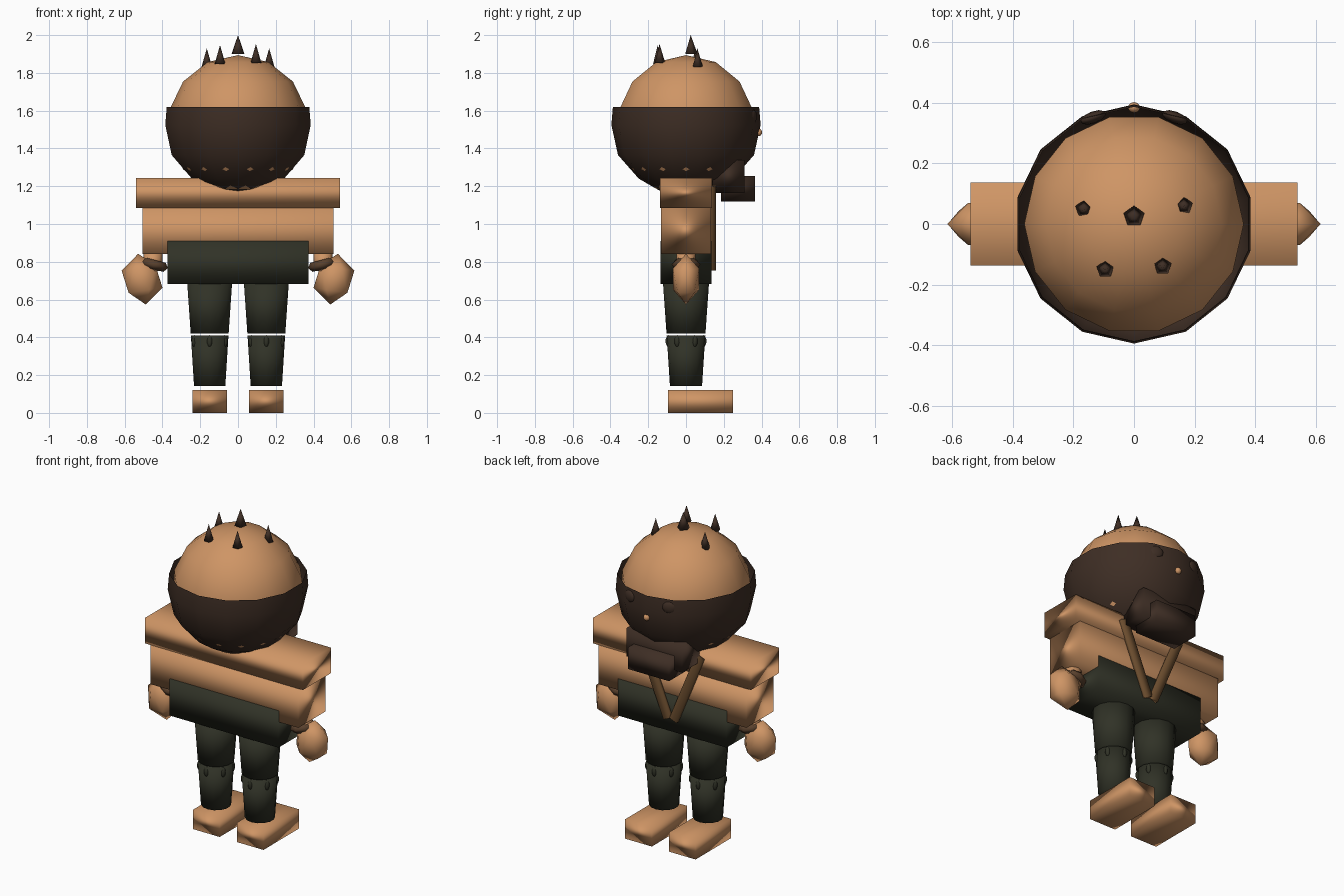
import bpy, math
from mathutils import Vector

if "Cube" in bpy.data.objects:
    bpy.data.objects.remove(bpy.data.objects["Cube"])


def material(name, rgb):
    m = bpy.data.materials.new(name)
    m.diffuse_color = (*rgb, 1)
    m.use_nodes = True
    m.node_tree.nodes["Principled BSDF"].inputs["Base Color"].default_value = m.diffuse_color
    return m


SKIN = material("skin_tan", (0.62, 0.30, 0.13))
HAIR = material("dark_brown", (0.048, 0.027, 0.018))
CLOTH = material("dark_olive", (0.030, 0.032, 0.020))
LEATHER = material("leather_brown", (0.15, 0.075, 0.028))
CUFF = material("cuff_brown", (0.10, 0.052, 0.026))


def finish(name, mat):
    o = bpy.context.object
    o.name = name
    o.data.materials.append(mat)
    o.data.shade_smooth()
    return o


def box(name, lo, hi, mat, rot=(0, 0, 0)):
    mid = [(a + b) / 2 for a, b in zip(lo, hi)]
    bpy.ops.mesh.primitive_cube_add(size=1, location=mid, rotation=rot)
    bpy.context.object.scale = [b - a for a, b in zip(lo, hi)]
    return finish(name, mat)


def cone(name, loc, r1, r2, depth, sides, mat):
    bpy.ops.mesh.primitive_cone_add(vertices=sides, radius1=r1, radius2=r2,
                                    depth=depth, location=loc)
    return finish(name, mat)


def ball(name, loc, scale, mat, rot=(0, 0, 0), seg=10, rings=6):
    bpy.ops.mesh.primitive_uv_sphere_add(segments=seg, ring_count=rings, radius=1,
                                         location=loc, rotation=rot)
    bpy.context.object.scale = scale
    return finish(name, mat)


def lathe(name, profile, sides, mat):
    """Revolve (radius, z) points; the last point is the pole."""
    verts, faces = [], []
    for r, z in profile[:-1]:
        for i in range(sides):
            a = 2 * math.pi * i / sides
            verts.append((r * math.sin(a), r * math.cos(a), z))
    verts.append((0, 0, profile[-1][1]))
    n = len(profile) - 1
    for k in range(n):
        for i in range(sides):
            j = (i + 1) % sides
            a, b = k * sides + i, k * sides + j
            if k < n - 1:
                faces.append((a, b, b + sides, a + sides))
            else:
                faces.append((a, b, n * sides))
    me = bpy.data.meshes.new(name)
    me.from_pydata(verts, [], faces)
    o = bpy.data.objects.new(name, me)
    bpy.context.collection.objects.link(o)
    me.materials.append(mat)
    me.shade_smooth()
    return o


# Head and the open bowl of hair and beard around it
ball("head", (0, 0, 1.522), (0.372, 0.372, 0.372), SKIN,
     rot=(0, 0, math.pi / 2), seg=14, rings=7)
lathe("beard_bowl", [(0.387, 1.62), (0.395, 1.525), (0.36, 1.365), (0.25, 1.24),
                     (0.125, 1.168), (0, 1.153)], 14, HAIR)

# Spikes on the scalp
for x, y, tip in [(0, 0.025, 2.0), (-0.165, 0.05, 1.93), (0.165, 0.06, 1.93),
                  (-0.095, -0.15, 1.947), (0.095, -0.14, 1.953)]:
    r = 0.036 if x == 0 else 0.030
    cone("spike", (x, y, tip - 0.05), r, 0, 0.1, 5, HAIR)

# Face on the rear-facing side: nose, jaw and chin
ball("nose", (0, 0.385, 1.485), (0.02, 0.018, 0.02), SKIN)
box("jaw", (-0.19, 0.14, 1.165), (0.19, 0.31, 1.34), HAIR)
box("chin", (-0.14, 0.185, 1.12), (0.14, 0.365, 1.255), HAIR)

# Torso, shoulders and hips
box("shoulders", (-0.54, -0.137, 1.085), (0.54, 0.137, 1.243), SKIN)
box("torso", (-0.505, -0.132, 0.84), (0.505, 0.132, 1.085), SKIN)
box("hips", (-0.372, -0.136, 0.683), (0.372, 0.135, 0.91), CLOTH)

for s in (-1, 1):
    # Eye
    ball("eye", (s * 0.135, 0.352, 1.57), (0.044, 0.020, 0.038), HAIR,
         rot=(0, 0, -s * 0.36))
    # Strap, leaning from shoulder to waist
    top, low = Vector((s * 0.20, 0.14, 1.20)), Vector((s * 0.02, 0.14, 0.765))
    mid, d = (top + low) / 2, top - low
    half = Vector((0.026, 0.018, d.length / 2))
    box("strap", mid - half, mid + half, LEATHER, (0, math.atan2(d.x, d.z), 0))

    # Hand and wrist cuff
    bpy.ops.mesh.primitive_ico_sphere_add(subdivisions=1, radius=1,
                                          location=(s * 0.508, 0, 0.708),
                                          rotation=(0, s * 0.15, 0))
    bpy.context.object.scale = (s * 0.112, 0.082, 0.136)
    bpy.ops.object.transform_apply(location=False, rotation=False, scale=True)
    if s < 0:
        bpy.context.object.data.flip_normals()
    finish("hand", SKIN)
    bpy.ops.mesh.primitive_torus_add(major_segments=8, minor_segments=5,
                                     major_radius=0.05, minor_radius=0.026,
                                     location=(s * 0.445, 0, 0.785),
                                     rotation=(0, -s * 0.25, 0))
    finish("cuff", CUFF)
    cone("wrist", (s * 0.45, 0, 0.80), 0.05, 0.05, 0.10, 8, SKIN)

    # Leg in two tapered pieces
    cone("upper_leg", (s * 0.15, 0, 0.555), 0.103, 0.122, 0.27, 14, CLOTH)
    cone("lower_leg", (s * 0.15, 0, 0.276), 0.085, 0.102, 0.265, 14, CLOTH)
    # Ragged trouser drips below the knee
    for i in range(6):
        a = 2 * math.pi * (i + 0.5) / 6
        ball("knee_drip", (s * 0.15 + 0.092 * math.cos(a), 0.092 * math.sin(a), 0.38),
             (0.016, 0.016, 0.032), CLOTH, seg=8, rings=5)

    # Foot
    box("foot", (s * 0.15 - 0.091, -0.095, 0), (s * 0.15 + 0.091, 0.25, 0.12), SKIN)
